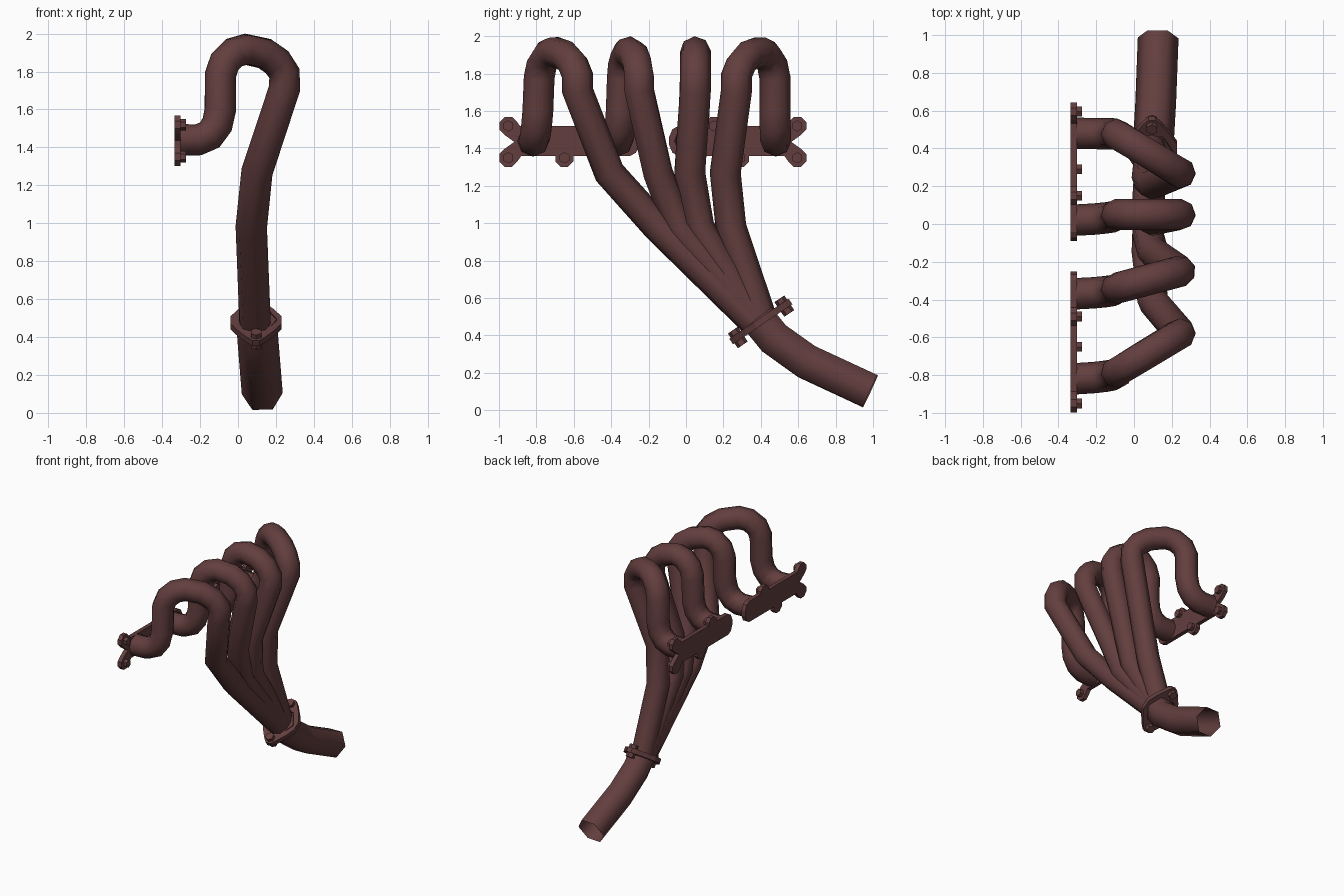
import bpy, bmesh, math
from mathutils import Vector, Matrix

if "Cube" in bpy.data.objects:
    bpy.data.objects.remove(bpy.data.objects["Cube"])

COLOUR = (0.125, 0.048, 0.048, 1)
metal = bpy.data.materials.new("dark_red_brown_metal")
metal.use_nodes = True
metal.diffuse_color = COLOUR
bsdf = metal.node_tree.nodes["Principled BSDF"]
bsdf.inputs["Base Color"].default_value = COLOUR
bsdf.inputs["Roughness"].default_value = 0.6


def finish(name, bm, smooth=False):
    bmesh.ops.recalc_face_normals(bm, faces=bm.faces)
    for f in bm.faces:
        f.smooth = smooth
    mesh = bpy.data.meshes.new(name)
    bm.to_mesh(mesh)
    bm.free()
    mesh.materials.append(metal)
    obj = bpy.data.objects.new(name, mesh)
    bpy.context.collection.objects.link(obj)
    return obj


def tube(name, path, radius, sides, side_axis):
    """Open tube swept along a path, its rings turning with the path."""
    pts = [Vector(p) for p in path]
    bm = bmesh.new()
    rings = []
    normal = Vector(side_axis)
    for i, p in enumerate(pts):
        before = (p - pts[max(i - 1, 0)]).normalized()
        after = (pts[min(i + 1, len(pts) - 1)] - p).normalized()
        t = (before + after).normalized()
        normal = (normal - t * normal.dot(t)).normalized()
        other = t.cross(normal)
        angles = [math.tau * k / sides for k in range(sides)]
        rings.append([bm.verts.new(p + radius * (math.cos(a) * normal + math.sin(a) * other))
                      for a in angles])
    for a, b in zip(rings, rings[1:]):
        for k in range(sides):
            j = (k + 1) % sides
            bm.faces.new((a[k], a[j], b[j], b[k]))
    return finish(name, bm, smooth=True)


def circle(u, v, radius, sides):
    return [(u + radius * math.cos(math.tau * (k + 0.5) / sides),
             v + radius * math.sin(math.tau * (k + 0.5) / sides)) for k in range(sides)]


def add_hull(bm, outline, low, high, frame):
    """Convex plate around 2D points, between two heights of a frame."""
    part = bmesh.new()
    for u, v in outline:
        for w in (low, high):
            part.verts.new(frame @ Vector((u, v, w)))
    bmesh.ops.convex_hull(part, input=part.verts)
    bmesh.ops.dissolve_limit(part, angle_limit=0.01, verts=part.verts, edges=part.edges)
    temp = bpy.data.meshes.new("temp")
    part.to_mesh(temp)
    part.free()
    bm.from_mesh(temp)
    bpy.data.meshes.remove(temp)


# Four runners share one side profile (x, z) and differ in y
RISE = [(-0.32, 1.44), (-0.21, 1.44), (-0.15, 1.465), (-0.11, 1.52), (-0.093, 1.6), (-0.093, 1.78)]
BEND = [(-0.07, 1.85), (-0.02, 1.9), (0.04, 1.917), (0.14, 1.895), (0.205, 1.85),
        (0.245, 1.79), (0.245, 1.71)]
DROP = [(0.1, 1.27), (0.07, 0.98), (0.09, 0.47)]
# foot, riser top, elbow, then the three drop points
RUNNERS = [(-0.82, -0.785, -0.58, -0.41, -0.15, 0.37),
           (-0.37, -0.34, -0.25, -0.15, -0.04, 0.38),
           (0.02, 0.05, 0.05, 0.02, 0.07, 0.39),
           (0.48, 0.475, 0.27, 0.21, 0.24, 0.41)]
for n, (foot, up, elbow, *drops) in enumerate(RUNNERS):
    path = [(x, foot + (up - foot) * i / 5, z) for i, (x, z) in enumerate(RISE)]
    x0, x1 = RISE[-1][0], BEND[-1][0]
    path += [(x, up + (elbow - up) * (x - x0) / (x1 - x0), z) for x, z in BEND]
    path += [(x, y, z) for (x, z), y in zip(DROP, drops)]
    tube(f"runner_pipe_{n + 1}", path, 0.083, 8, (0, 1, 0))

# Head flanges: bar with one rounded end, bolt ears and hex bolts (u = y, v = z, w = x)
side_frame = Matrix(((0, 0, 1, 0), (1, 0, 0, 0), (0, 1, 0, 0), (0, 0, 0, 1)))
FLANGES = [("front_head_flange", -0.36, -0.91, [(-0.95, 1), (-0.95, -1), (-0.65, -1), (-0.49, 1)]),
           ("rear_head_flange", 0.02, 0.56, [(0.595, 1), (0.595, -1), (0.29, -1), (0.15, 1)])]
for name, inner, outer, ears in FLANGES:
    bm = bmesh.new()
    outline = [(u, min(max(v, 1.36), 1.52)) for u, v in circle(inner, 1.44, 0.112, 16)]
    outline += [(outer, 1.36), (outer, 1.52)]
    add_hull(bm, outline, -0.335, -0.303, side_frame)
    for y, s in ears:
        z = 1.435 + s * 0.085
        inward = y + 0.05 * math.copysign(1, inner - y) * (abs(y - outer) < 0.06)
        neck = circle(inward, z - s * 0.05, 0.04, 8)
        add_hull(bm, circle(y, z, 0.052, 8) + neck, -0.335, -0.303, side_frame)
        add_hull(bm, circle(y, z, 0.03, 6), -0.31, -0.275, side_frame)
    finish(name, bm)

# Collector flange: tilted oval plate with a bolt at each end
axis = Vector((0, 0.56, -0.83)).normalized()
along = Vector((0, 0.83, 0.56)).normalized()
across = along.cross(axis)
collector_frame = Matrix((across, along, axis)).transposed().to_4x4()
collector_frame.translation = (0.095, 0.4, 0.475)
bm = bmesh.new()
oval = circle(0, 0, 0.138, 12) + circle(0, 0.145, 0.05, 8) + circle(0, -0.145, 0.05, 8)
add_hull(bm, oval, -0.018, 0.018, collector_frame)
for v in (-0.15, 0.15):
    add_hull(bm, circle(0, v, 0.032, 6), -0.045, 0.05, collector_frame)
finish("collector_flange", bm)

# Outlet: six-sided open pipe
tube("outlet_pipe", [(0.098, 0.385, 0.49), (0.105, 0.47, 0.385), (0.115, 0.645, 0.26),
                     (0.128, 0.985, 0.102)], 0.108, 6, (1, 0, 0))
